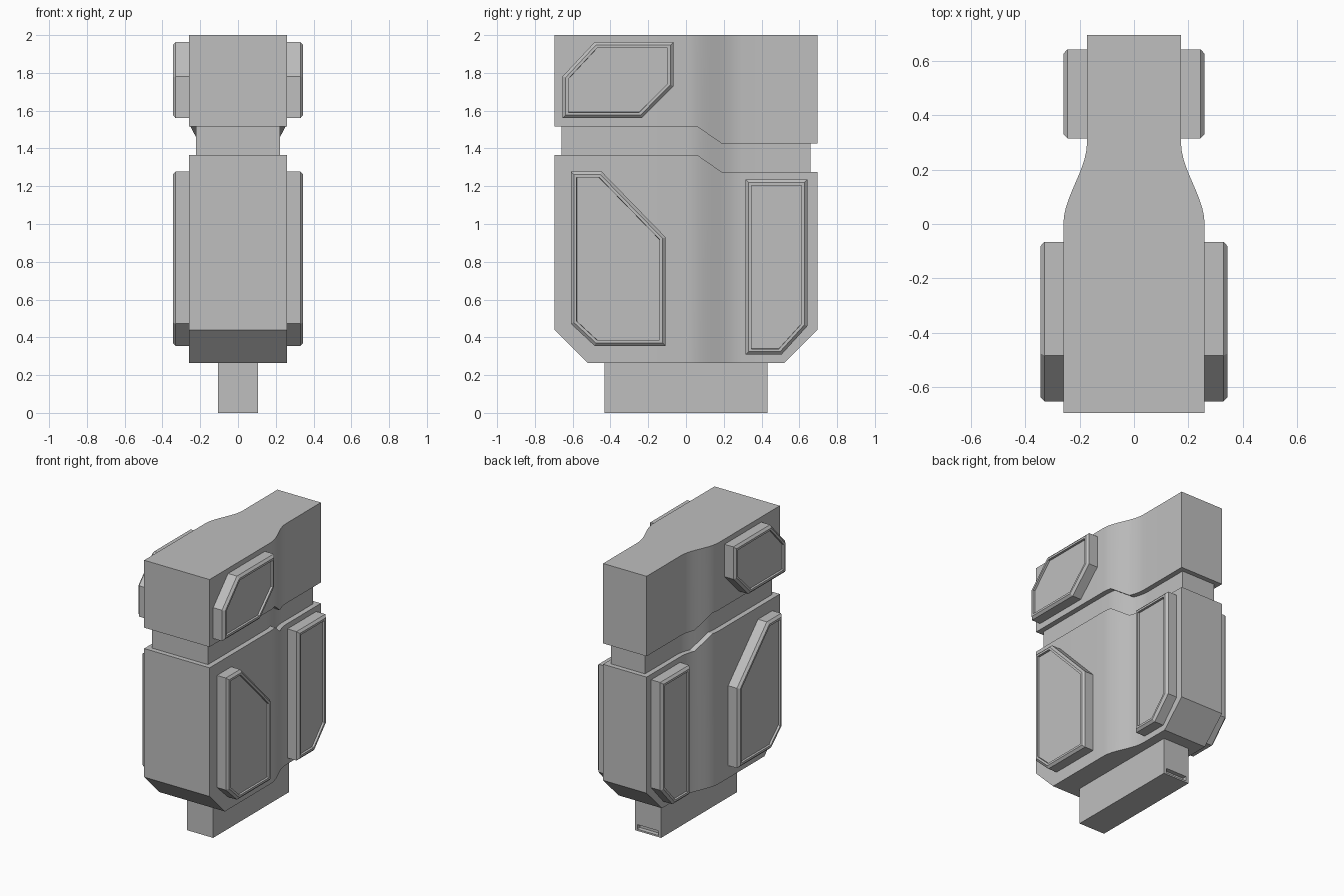
import bpy, bmesh

if "Cube" in bpy.data.objects:
    bpy.data.objects.remove(bpy.data.objects["Cube"])

grey = bpy.data.materials.new("plain grey")
grey.use_nodes = True
GREY = (0.52, 0.52, 0.52, 1)
grey.diffuse_color = GREY
grey.node_tree.nodes["Principled BSDF"].inputs["Base Color"].default_value = GREY


def finish(bm, name, mirror=False):
    bmesh.ops.recalc_face_normals(bm, faces=bm.faces)
    mesh = bpy.data.meshes.new(name)
    bm.to_mesh(mesh)
    bm.free()
    mesh.materials.append(grey)
    obj = bpy.data.objects.new(name, mesh)
    bpy.context.collection.objects.link(obj)
    bpy.ops.object.select_all(action="DESELECT")
    obj.select_set(True)
    bpy.context.view_layer.objects.active = obj
    if mirror:
        obj.modifiers.new("both sides", "MIRROR")
    else:
        bpy.ops.object.shade_smooth_by_angle(angle=0.4)
    return obj


def ramp(value, points):
    """Piecewise linear lookup."""
    for (a, fa), (b, fb) in zip(points, points[1:]):
        if value <= b:
            return fa + (fb - fa) * (value - a) / (b - a)
    return points[-1][1]


def half_width(y):
    t = min(max(y / 0.3, 0), 1)
    return 0.26 - 0.087 * t * t * (3 - 2 * t)


def stepped(front, back):
    """Edge height that drops from the front level to the back level."""
    return lambda y: ramp(y, [(-1, front), (0.06, front), (0.19, back), (1, back)])


def loft(name, length, bottom, top, inset=0.0):
    """Stack rectangular sections along y, following the waisted plan."""
    curve = [0.03 * i for i in range(11)]
    stations = sorted([-length, -0.52, 0.19, 0.52, length] + curve)
    bm = bmesh.new()
    rings = []
    for y in stations:
        w = half_width(y) - inset
        corners = [(-w, bottom(y)), (w, bottom(y)), (w, top(y)), (-w, top(y))]
        rings.append([bm.verts.new((x, y, z)) for x, z in corners])
    for r, s in zip(rings, rings[1:]):
        for i in range(4):
            j = (i + 1) % 4
            bm.faces.new((r[i], r[j], s[j], s[i]))
    bm.faces.new(rings[0])
    bm.faces.new(rings[-1])
    return finish(bm, name)


# Main blocks: chamfered body, recessed neck and head
body_base = [(-0.695, 0.44), (-0.52, 0.265), (0.52, 0.265), (0.695, 0.44)]
loft("body", 0.695, lambda y: ramp(y, body_base), stepped(1.365, 1.275))
loft("neck", 0.66, stepped(1.33, 1.24), stepped(1.55, 1.46), inset=0.037)
loft("head", 0.695, stepped(1.515, 1.425), lambda y: 2.0)


def inset_move(bm, face, thickness, offset):
    bmesh.ops.inset_region(bm, faces=[face], thickness=thickness, use_even_offset=True)
    bmesh.ops.translate(bm, verts=face.verts, vec=offset)


def panel(name, outline, root, outer):
    """Bevelled plate with a shallow sunken centre, on both sides."""
    bm = bmesh.new()
    low = [bm.verts.new((root, y, z)) for y, z in outline]
    high = [bm.verts.new((outer - 0.015, y, z)) for y, z in outline]
    for i in range(len(low)):
        j = (i + 1) % len(low)
        bm.faces.new((low[i], low[j], high[j], high[i]))
    bm.faces.new(low)
    face = bm.faces.new(high)
    bmesh.ops.recalc_face_normals(bm, faces=bm.faces)
    inset_move(bm, face, 0.016, (0.015, 0, 0))
    inset_move(bm, face, 0.015, (0, 0, 0))
    inset_move(bm, face, 0.001, (-0.015, 0, 0))
    finish(bm, name, mirror=True)


panel("front_panel", [(-0.61, 1.278), (-0.447, 1.278), (-0.108, 0.93),
                      (-0.108, 0.355), (-0.484, 0.355), (-0.61, 0.472)], 0.25, 0.345)
panel("back_panel", [(0.315, 1.236), (0.643, 1.236), (0.643, 0.46),
                     (0.505, 0.308), (0.315, 0.308)], 0.16, 0.26)
panel("head_panel", [(-0.484, 1.963), (-0.066, 1.963), (-0.066, 1.73),
                     (-0.235, 1.56), (-0.653, 1.56), (-0.653, 1.782)], 0.25, 0.345)

# Foot block with a thin slot low on its back face
bm = bmesh.new()
bmesh.ops.create_cube(bm, size=1)
bmesh.ops.scale(bm, verts=bm.verts, vec=(0.21, 0.865, 0.28))
bmesh.ops.translate(bm, verts=bm.verts, vec=(0, 0, 0.14))
back = max(bm.faces, key=lambda f: f.calc_center_median().y)
inset_move(bm, back, 0.02, (0, 0, 0))
for v in back.verts:
    v.co.z = 0.045 if v.co.z > 0.1 else 0.012
inset_move(bm, back, 0.001, (0, -0.03, 0))
finish(bm, "foot")
